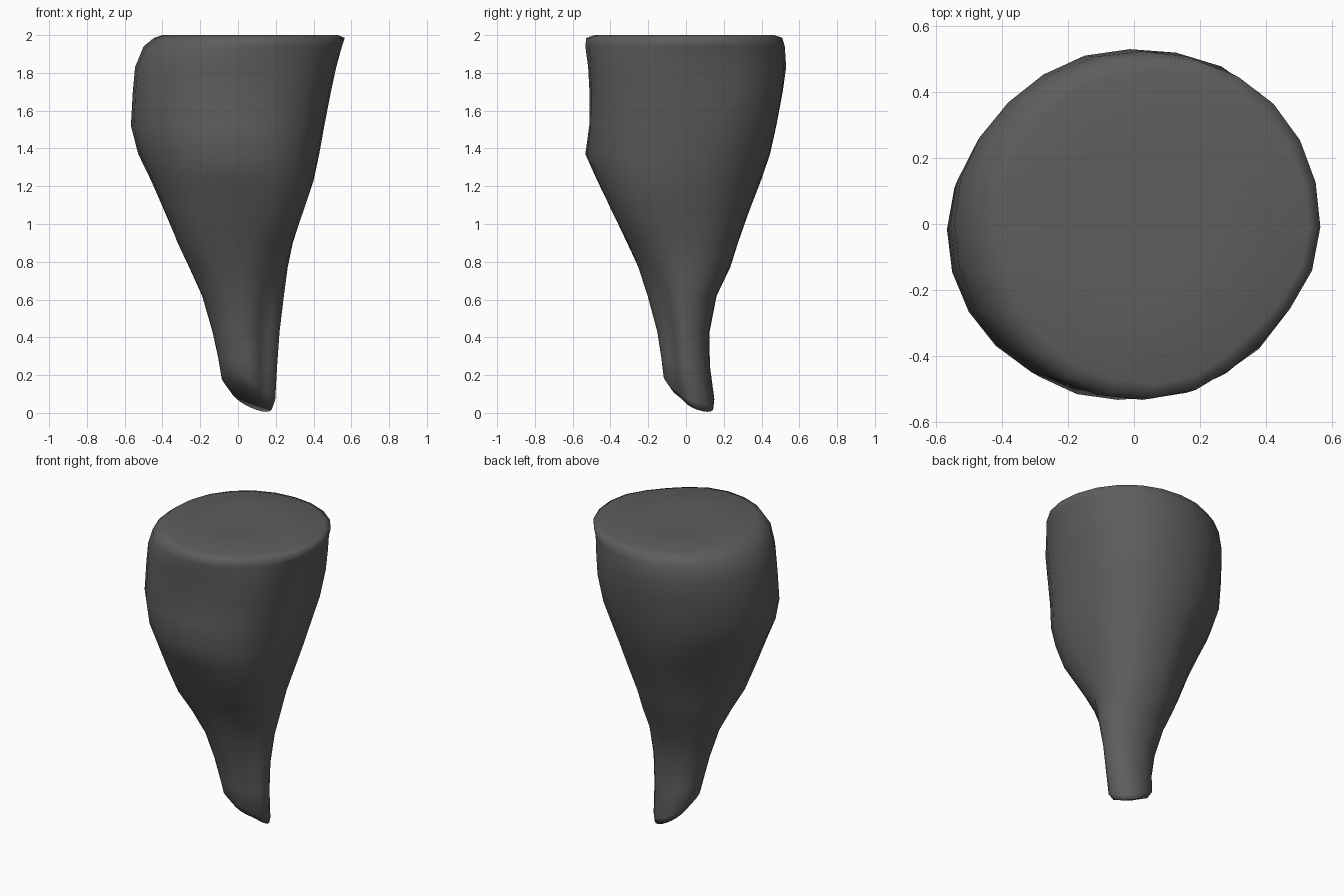
import bpy, bmesh, math

if "Cube" in bpy.data.objects:
    bpy.data.objects.remove(bpy.data.objects["Cube"])

SEGS = 24

# Cross-sections: z, x min, x max, y min, y max
RINGS = [
    (0.075, -0.04, 0.180, -0.075, 0.145),
    (0.130, -0.088, 0.197, -0.118, 0.150),
    (0.27, -0.105, 0.207, -0.130, 0.126),
    (0.43, -0.135, 0.220, -0.152, 0.125),
    (0.62, -0.190, 0.243, -0.203, 0.162),
    (0.77, -0.258, 0.263, -0.252, 0.234),
    (0.90, -0.318, 0.290, -0.310, 0.275),
    (1.07, -0.390, 0.345, -0.392, 0.335),
    (1.23, -0.460, 0.400, -0.470, 0.397),
    (1.37, -0.528, 0.430, -0.533, 0.445),
    (1.52, -0.567, 0.457, -0.512, 0.478),
    (1.70, -0.557, 0.492, -0.511, 0.512),
    (1.83, -0.545, 0.520, -0.518, 0.530),
    (1.94, -0.500, 0.550, -0.533, 0.523),
    (1.985, -0.445, 0.565, -0.528, 0.510),
    (2.0, -0.400, 0.530, -0.485, 0.465),
    (2.0, -0.21, 0.27, -0.24, 0.24),
]
TILT = {0: 0.62, 1: 0.60, 2: 0.20}

# Bulges on the four diagonals (z, offset), by quadrant
BULGE = {
    (1, 1): [(1.23, 0), (1.52, 0.045), (1.7, 0.04), (1.94, 0)],
    (-1, -1): [(0.62, 0), (0.9, 0.025), (1.37, -0.025), (1.6, 0)],
    (1, -1): [(0.13, -0.03), (0.43, -0.05), (0.62, -0.045), (1.07, 0.03),
              (1.37, 0.01), (1.6, 0.03), (1.85, 0.01), (1.985, -0.045)],
    (-1, 1): [(0.62, 0), (1.07, -0.065), (1.37, -0.045), (1.83, -0.02), (1.94, 0)],
}


def lerp_knots(knots, z):
    if z <= knots[0][0]:
        return knots[0][1]
    for (z0, v0), (z1, v1) in zip(knots, knots[1:]):
        if z <= z1:
            return v0 + (v1 - v0) * (z - z0) / (z1 - z0)
    return knots[-1][1]


def add_ring(bm, index, z, x0, x1, y0, y1):
    cx, cy = (x0 + x1) / 2, (y0 + y1) / 2
    power = 2.1 + 0.4 * math.exp(-((z - 1) / 0.35) ** 2)
    verts = []
    for i in range(SEGS):
        a = 2 * math.pi * i / SEGS
        c, s = math.cos(a), math.sin(a)
        r = (abs(c) ** power + abs(s) ** power) ** (-1 / power)
        quadrant = (1 if c > 0 else -1, 1 if s > 0 else -1)
        bulge = lerp_knots(BULGE[quadrant], z) * math.sin(2 * a) ** 2
        dx = r * c * (x1 - x0) / 2 + c * bulge
        dy = r * s * (y1 - y0) / 2 + s * bulge
        drop = TILT.get(index, 0) * (dx + dy) / math.sqrt(2)
        verts.append(bm.verts.new((cx + dx, cy + dy, max(0, z - drop))))
    return verts


def fan(bm, ring, z):
    x = sum(v.co.x for v in ring) / SEGS
    y = sum(v.co.y for v in ring) / SEGS
    tip = bm.verts.new((x, y, z))
    for i in range(SEGS):
        bm.faces.new((ring[i], ring[(i + 1) % SEGS], tip))


# Tapered body with slanted foot and flat top
bm = bmesh.new()
rings = [add_ring(bm, i, *r) for i, r in enumerate(RINGS)]
for lo, hi in zip(rings, rings[1:]):
    for i in range(SEGS):
        j = (i + 1) % SEGS
        bm.faces.new((lo[i], lo[j], hi[j], hi[i]))
fan(bm, rings[0], 0.062)
fan(bm, rings[-1], 1.995)
bmesh.ops.recalc_face_normals(bm, faces=bm.faces)

mesh = bpy.data.meshes.new("tapered_stump")
bm.to_mesh(mesh)
bm.free()
mesh.shade_smooth()
stump = bpy.data.objects.new("tapered_stump", mesh)
bpy.context.collection.objects.link(stump)

# Dark grey surface
mat = bpy.data.materials.new("dark_grey")
mat.diffuse_color = (0.11, 0.11, 0.11, 1)
mat.use_nodes = True
mat.node_tree.nodes["Principled BSDF"].inputs["Base Color"].default_value = mat.diffuse_color
mesh.materials.append(mat)
